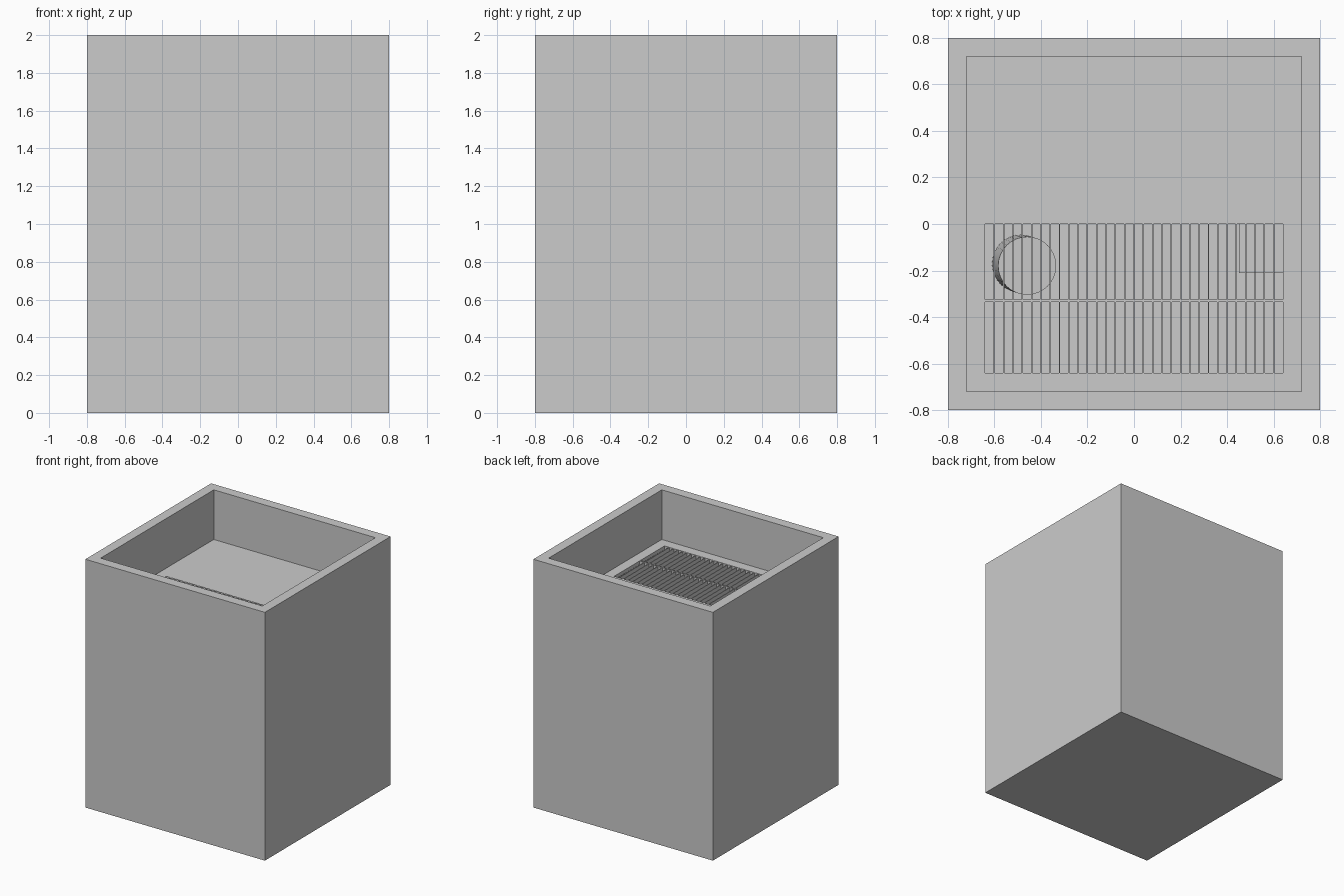
import bpy
import bmesh
from math import radians

if "Cube" in bpy.data.objects:
    bpy.data.objects.remove(bpy.data.objects["Cube"])


def add_box(bm, x0, x1, y0, y1, z0, z1):
    r = bmesh.ops.create_cube(bm, size=1)
    for v in r["verts"]:
        v.co.x = x1 if v.co.x > 0 else x0
        v.co.y = y1 if v.co.y > 0 else y0
        v.co.z = z1 if v.co.z > 0 else z0


def boxes(name, items):
    mesh = bpy.data.meshes.new(name)
    bm = bmesh.new()
    for b in items:
        add_box(bm, *b)
    bm.to_mesh(mesh)
    bm.free()
    ob = bpy.data.objects.new(name, mesh)
    bpy.context.collection.objects.link(ob)
    return ob


def frame(outer, inner, z0, z1):
    """Four walls between an outer and an inner rectangle (x0, x1, y0, y1)."""
    a, b, c, d = outer
    e, f, g, h = inner
    return [(a, b, c, g, z0, z1), (a, b, h, d, z0, z1),
            (a, e, g, h, z0, z1), (f, b, g, h, z0, z1)]


OUT = (-0.8, 0.8, -0.8, 0.8)
IN = (-0.72, 0.72, -0.72, 0.72)
HOLE = (-0.64, 0.64, -0.64, 0.0)

# Outer walls, full height with the raised rim on top
boxes("casing_walls", frame(OUT, IN, 0, 2))
boxes("base_plate", [(-0.72, 0.72, -0.72, 0.72, 0, 0.01)])

# Recessed deck with the rectangular vent opening
boxes("recessed_deck", frame(IN, HOLE, 1.57, 1.6))

# Vent grille: thin upright slats and one cross bar
slats = [(-0.64 + 0.04 * i - 0.003, -0.64 + 0.04 * i + 0.003, -0.64, 0, 1.55, 1.599)
         for i in range(1, 32)]
boxes("grille_slats", slats)
boxes("grille_cross_bar", [(-0.64, 0.64, -0.335, -0.325, 1.55, 1.599)])

# Equipment below the grille
boxes("inner_control_box", [(0.45, 0.72, -0.21, 0.1, 0.01, 0.5)])
bpy.ops.mesh.primitive_cylinder_add(vertices=32, radius=0.125, depth=0.5,
                                    location=(-0.472, -0.175, 0.27),
                                    rotation=(radians(1), radians(3), 0))
tank = bpy.context.object
tank.name = "inner_tank"
bpy.ops.object.shade_smooth_by_angle(angle=radians(30))
